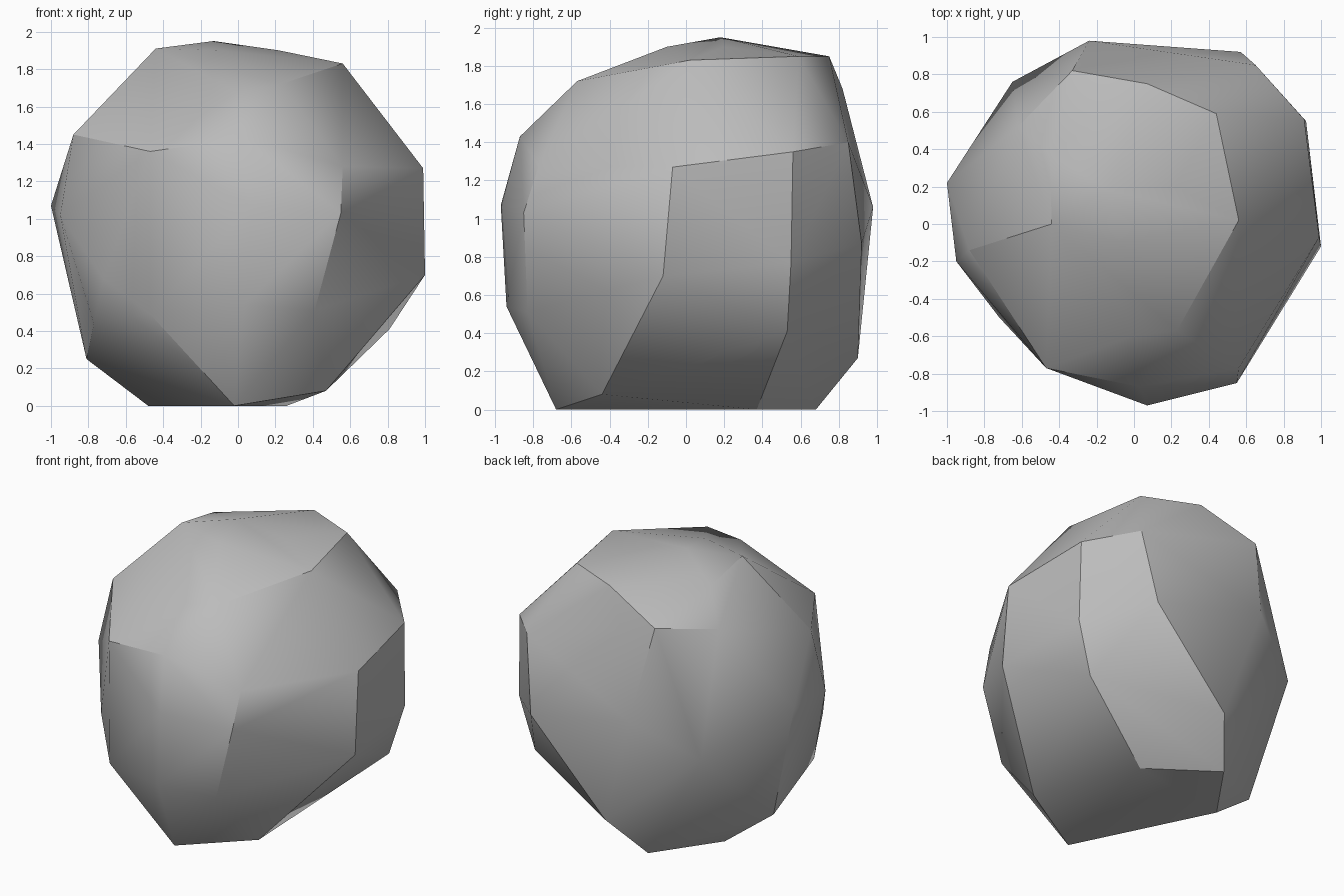
import bpy
import bmesh
from math import radians
from mathutils import Vector

default_cube = bpy.data.objects.get("Cube")
if default_cube:
    bpy.data.objects.remove(default_cube, do_unlink=True)


def make_material(name, colour):
    material = bpy.data.materials.new(name)
    material.use_nodes = True
    material.diffuse_color = colour
    shader = material.node_tree.nodes["Principled BSDF"]
    shader.inputs["Base Color"].default_value = colour
    shader.inputs["Roughness"].default_value = 0.9
    return material


def hull_object(name, corners, material, sharp_angle):
    """Wrap a faceted convex skin round the corner points."""
    bm = bmesh.new()
    for corner in corners:
        bm.verts.new(Vector(corner))
    hull = bmesh.ops.convex_hull(bm, input=list(bm.verts))

    # Drop any corner that ended up inside the skin
    loose = {item for key in ("geom_interior", "geom_unused") for item in hull[key]
             if isinstance(item, bmesh.types.BMVert)}
    loose.update(vert for vert in bm.verts if not vert.link_faces)
    bmesh.ops.delete(bm, geom=list(loose), context="VERTS")

    # Merge the nearly level triangles into broad facets
    bmesh.ops.dissolve_limit(bm, angle_limit=radians(1),
                             verts=list(bm.verts), edges=list(bm.edges))
    bmesh.ops.recalc_face_normals(bm, faces=list(bm.faces))

    mesh = bpy.data.meshes.new(name)
    bm.to_mesh(mesh)
    bm.free()
    mesh.materials.append(material)
    obj = bpy.data.objects.new(name, mesh)
    bpy.context.collection.objects.link(obj)

    # Soft shading over the worn facets, crisp at the broken edges
    bpy.ops.object.select_all(action="DESELECT")
    obj.select_set(True)
    bpy.context.view_layer.objects.active = obj
    bpy.ops.object.shade_smooth_by_angle(angle=radians(sharp_angle))
    return obj


# Flat underside and the chipped corners just above it
base_corners = [
    (-.02, -.68, 0), (.26, .37, 0), (-.18, .68, 0), (-.48, .25, 0),
    (.47, -.44, .08), (0, .9, .27), (-.81, .18, .25), (.81, .53, .41),
]

# Wide belt, split by the side it faces
front_corners = [
    (.41, -.83, .51), (.03, -.94, .54), (-.47, -.76, .49), (.55, -.85, 1.03),
    (.07, -.97, 1.07), (.56, -.77, 1.28), (.03, -.87, 1.43), (-.47, -.77, 1.36),
]
left_corners = [
    (1, -.12, .7), (.92, .55, .77), (.99, -.07, 1.27), (.91, .56, 1.35),
]
back_corners = [
    (.57, .92, .87), (-.24, .98, 1.06), (-.65, .76, .81), (.65, .85, 1.4),
]
right_corners = [
    (-.77, -.33, .44), (-.72, -.5, .68), (-.87, -.3, .93), (-.95, -.2, 1.02),
    (-1, .22, 1.07), (-.88, -.14, 1.45), (-.62, .52, 1.64),
]

# Shoulder of the crown and its low dome
crown_corners = [
    (-.01, -.6, 1.68), (.23, -.57, 1.72), (.56, .02, 1.83), (.44, .59, 1.85),
    (.07, .75, 1.85), (-.33, .82, 1.68), (-.45, .37, 1.84), (-.44, 0, 1.91),
    (-.08, -.1, 1.9), (.22, .2, 1.9), (-.13, .18, 1.95),
]

stone_grey = make_material("stone grey", (.5, .5, .5, 1))
rock = hull_object(
    "rock",
    base_corners + front_corners + left_corners
    + back_corners + right_corners + crown_corners,
    stone_grey,
    sharp_angle=30,
)
